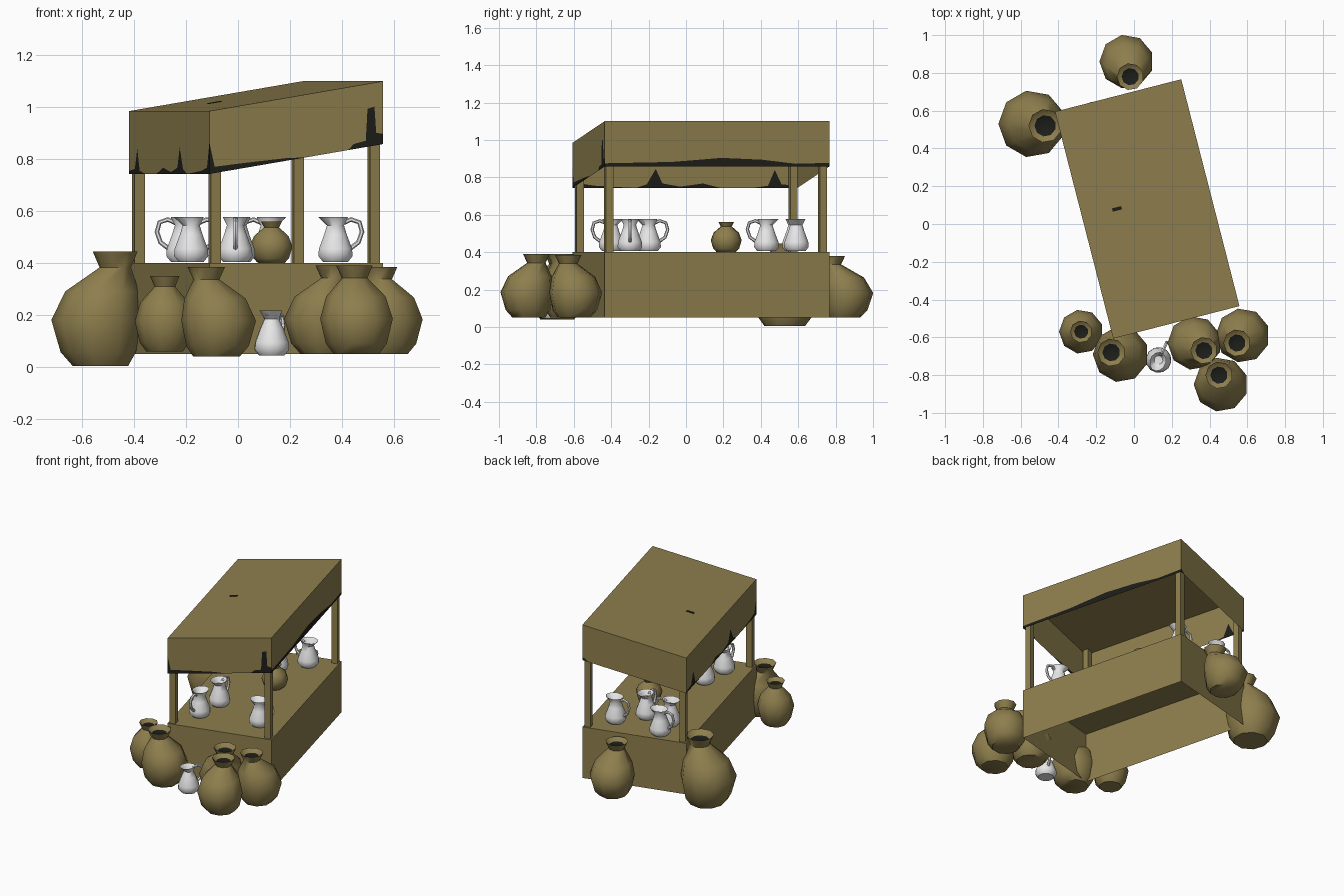
import bpy, bmesh, math
from mathutils import Matrix, Vector

if "Cube" in bpy.data.objects:
    bpy.data.objects.remove(bpy.data.objects["Cube"])


def material(name, rgb):
    m = bpy.data.materials.new(name)
    m.diffuse_color = (*rgb, 1)
    m.use_nodes = True
    m.node_tree.nodes["Principled BSDF"].inputs["Base Color"].default_value = m.diffuse_color
    return m


BROWN = material("olive_brown", (0.27, 0.21, 0.075))
DARK = material("near_black", (0.012, 0.012, 0.01))
WHITE = material("off_white", (0.8, 0.8, 0.8))

STALL = Matrix.Translation((0.07, 0.08, 0)) @ Matrix.Rotation(math.radians(14.4), 4, 'Z')
W, L = 0.345, 0.62          # half width and half length of the stall


def finish(bm, name, mats, matrix=Matrix(), smooth=None):
    me = bpy.data.meshes.new(name)
    bm.to_mesh(me)
    bm.free()
    for m in mats:
        me.materials.append(m)
    ob = bpy.data.objects.new(name, me)
    ob.matrix_world = matrix
    bpy.context.collection.objects.link(ob)
    if smooth:
        bpy.ops.object.select_all(action='DESELECT')
        ob.select_set(True)
        bpy.context.view_layer.objects.active = ob
        bpy.ops.object.shade_smooth_by_angle(angle=math.radians(smooth))
    return ob


def poly(bm, pts, mat=0):
    f = bm.faces.new([bm.verts.new(p) for p in pts])
    f.material_index = mat
    return f


def box(bm, x, y, z0, z1, hx, hy):
    m = Matrix.Translation((x, y, (z0 + z1) / 2)) @ Matrix.Diagonal((2 * hx, 2 * hy, z1 - z0, 1))
    return bmesh.ops.create_cube(bm, size=1, matrix=m)["verts"]


def lathe(bm, rings, seg):
    """Skin rings given as (centre, radius x, radius y)."""
    loops = []
    for c, rx, ry in rings:
        loops.append([bm.verts.new((c[0] + rx * math.cos(a), c[1] + ry * math.sin(a), c[2]))
                      for a in (math.tau * (i + 0.5) / seg for i in range(seg))])
    for lo, hi in zip(loops, loops[1:]):
        for i in range(seg):
            j = (i + 1) % seg
            bm.faces.new((lo[i], lo[j], hi[j], hi[i]))
    bm.faces.new(loops[0][::-1])
    return bm.faces.new(loops[-1])


# Counter: hollow box, open underneath
bm = bmesh.new()
box(bm, 0, 0, 0.05, 0.40, W, L)
bmesh.ops.delete(bm, geom=[f for f in bm.faces if f.normal.z < -0.5 or
                           f.calc_center_median().z < 0.06], context='FACES')
finish(bm, "counter", [BROWN], STALL)


# Canopy: sloping open shell with a ragged dark lower edge
def top_z(x):
    return 1.0425 + x * 0.0575 / W


DROP = 0.242
A, B, C, D = [Vector(p) for p in ((-W, -L), (W, -L), (W, L), (-W, L))]
panels = [  # edge ends, then (position along edge, dark height)
    (A, B, [(0, .5), (.03, .1), (.2, .08), (.45, .04), (.55, 0), (.8, 0), (.83, .08),
            (.9, .1), (.91, .6), (.95, .62), (.96, .2), (1, .16)]),
    (B, C, [(0, .07), (.3, .1), (.52, .19), (.7, .15), (.85, .06), (1, .08)]),
    (C, D, [(0, .1), (.06, 0), (1, 0)]),
    (D, A, [(0, .05), (.07, .08), (.1, .4), (.13, .05), (.2, 0), (.34, 0), (.42, .1),
            (.52, .03), (.6, .1), (.63, .42), (.67, .08), (.72, 0), (.9, .05), (.97, .1), (1, .5)]),
]
bm = bmesh.new()
poly(bm, [(p.x, p.y, top_z(p.x)) for p in (A, B, C, D)])
for p, q, edge in panels:
    cols = []
    for t, h in edge:
        v = p.lerp(q, t)
        z = top_z(v.x)
        cols.append([Vector((v.x, v.y, zz)) for zz in (z - DROP, z - DROP * (1 - h), z)])
    for a, b in zip(cols, cols[1:]):
        poly(bm, (a[1], b[1], b[2], a[2]))
        low = [a[0], b[0]] + [c[1] for c in (b, a) if (c[1] - c[0]).length > 1e-4]
        if len(low) > 2:
            poly(bm, low, 1)
bmesh.ops.remove_doubles(bm, verts=bm.verts, dist=1e-5)
finish(bm, "canopy", [BROWN, DARK], STALL)

# Four posts, tops following the roof slope
bm = bmesh.new()
for sx in (-1, 1):
    for sy in (-1, 1):
        for v in box(bm, sx * 0.316, sy * 0.59, 0.40, 1.0, 0.02, 0.02):
            if v.co.z > 0.5:
                v.co.z = top_z(v.co.x) - 0.002
finish(bm, "posts", [BROWN], STALL)

# Small stain on the roof
bm = bmesh.new()
for v in box(bm, -0.155, 0.04, 0, 0.003, 0.025, 0.009):
    v.co.z += top_z(v.co.x)
finish(bm, "roof_stain", [DARK], STALL)

# Sacks: height, radius and lean of each ring
SACK = [(0, .62, .2), (.12, .84, .1), (.4, 1, 0), (.65, .82, .3), (.86, .35, 1),
        (1, .5, 1), (.93, .32, 1)]


def sack(x, y, r, z0, z1, dx=0, dy=0):
    bm = bmesh.new()
    cap = lathe(bm, [((x + dx * s, y + dy * s, z0 + h * (z1 - z0)), r * k, r * k)
                     for h, k, s in SACK], 9)
    cap.material_index = 1
    finish(bm, "sack", [BROWN, DARK], smooth=50)


for s in [(-.54, .53, .178, .005, .445, .07, -.01), (-.04, .86, .143, .05, .38, .02, -.08),
          (-.28, -.57, .117, .06, .35), (-.07, -.69, .148, .04, .385, -.05, .01),
          (.32, -.63, .143, .05, .39, .05, -.04), (.575, -.59, .144, .05, .385, -.03, -.04),
          (.46, -.85, .144, .05, .39, -.01, .05), (.13, .215, .084, .40, .56)]:
    sack(*s)

# Jugs: turned body with a pouring lip and a looped handle on local +x
JUG = [(0, .05), (.022, .068), (.05, .066), (.105, .045), (.14, .034), (.172, .05),
       (.166, .044), (.135, .027)]
HANDLE = [(.03, .15), (.06, .163), (.092, .152), (.102, .115), (.088, .075), (.055, .05)]


def jug(x, y, z, angle, rim=1.0):
    bm = bmesh.new()
    rings = []
    for i, (h, r) in enumerate(JUG):
        lip = 0.009 if i in (5, 6) else 0
        k = rim if i > 3 else 1
        rings.append(((-lip, 0, h), r * k + lip, r * k))
    lathe(bm, rings, 12)
    pts = [Vector((px, 0, pz)) for px, pz in HANDLE]
    prev = None
    for i, p in enumerate(pts):
        d = (pts[min(i + 1, len(pts) - 1)] - pts[max(i - 1, 0)]).normalized()
        n = d.cross(Vector((0, 1, 0)))
        ring = [bm.verts.new(p + 0.009 * (n * math.cos(a) + Vector((0, math.sin(a), 0))))
                for a in (math.tau * k / 6 for k in range(6))]
        if prev:
            for k in range(6):
                j = (k + 1) % 6
                bm.faces.new((prev[k], ring[k], ring[j], prev[j]))
        prev = ring
    bmesh.ops.recalc_face_normals(bm, faces=bm.faces)
    finish(bm, "jug", [WHITE], Matrix.Translation((x, y, z)) @
           Matrix.Rotation(math.radians(angle), 4, 'Z'), smooth=45)


for j in [(-.01, -.40, -90), (0, -.20, 90), (.375, -.30, 0), (.12, .59, 180),
          (-.21, .58, 180), (-.18, .43, 0), (0, .43, -90)]:
    jug(j[0], j[1], .405, j[2])
jug(.13, -.72, .045, 65, .85)
